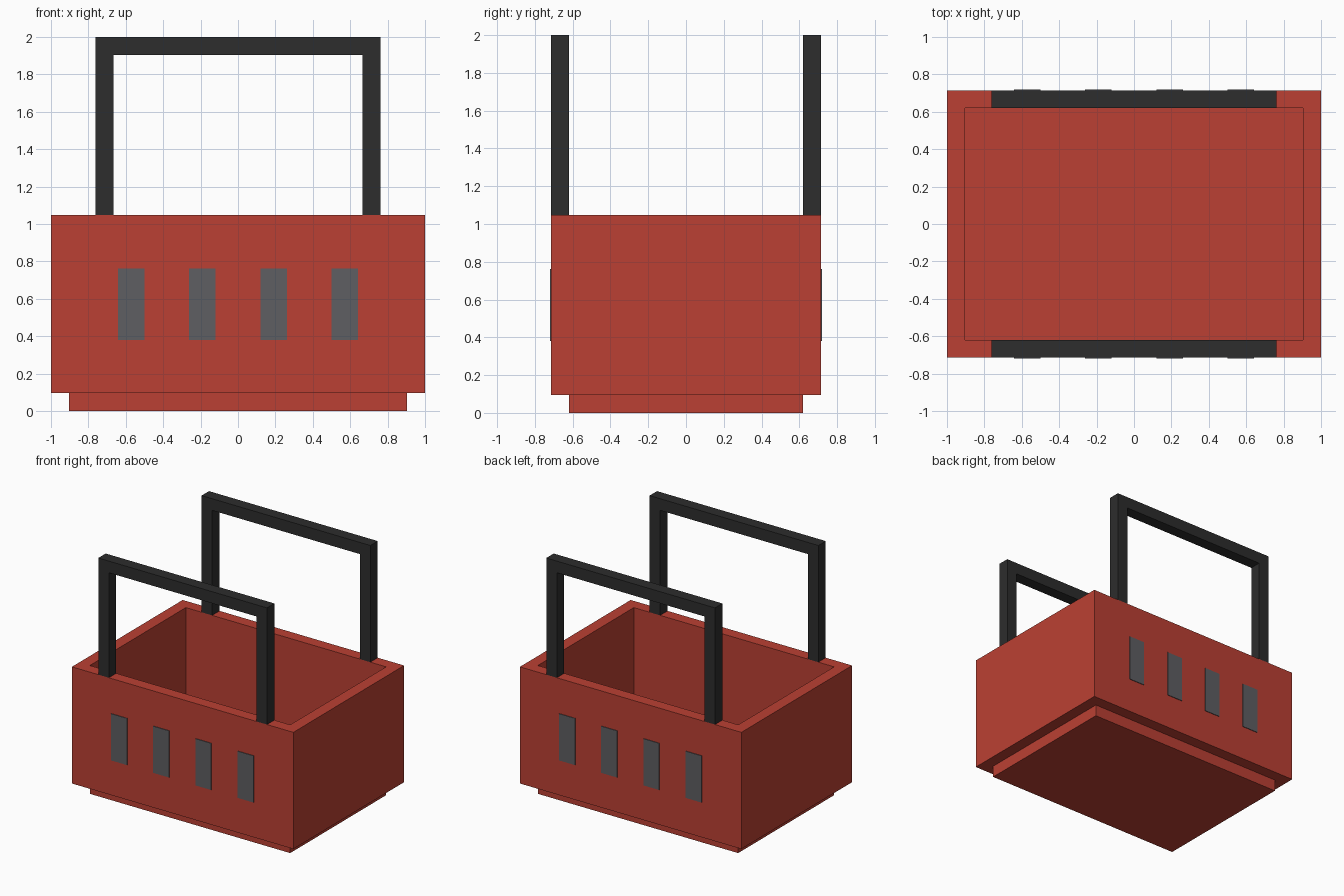
import bpy
import bmesh
from mathutils import Matrix, Vector

if "Cube" in bpy.data.objects:
    bpy.data.objects.remove(bpy.data.objects["Cube"], do_unlink=True)

U = 2 / 21  # wall thickness, the module for every dimension


def make_material(name, colour):
    mat = bpy.data.materials.new(name)
    mat.use_nodes = True
    mat.diffuse_color = colour
    mat.node_tree.nodes["Principled BSDF"].inputs["Base Color"].default_value = colour
    return mat


red = make_material("basket red", (0.497, 0.051, 0.033, 1))
black = make_material("handle black", (0.026, 0.026, 0.026, 1))
grey = make_material("slot grey", (0.112, 0.112, 0.122, 1))


def add_box(bm, centre, size):
    matrix = Matrix.Translation(centre) @ Matrix.Diagonal((*size, 1))
    bmesh.ops.create_cube(bm, size=1, matrix=matrix)


def finish(bm, name, mat):
    bmesh.ops.recalc_face_normals(bm, faces=bm.faces[:])
    mesh = bpy.data.meshes.new(name)
    bm.to_mesh(mesh)
    bm.free()
    mesh.materials.append(mat)
    obj = bpy.data.objects.new(name, mesh)
    bpy.context.collection.objects.link(obj)
    return obj


def inset_and_extrude(bm, up, distance):
    """Inset the face pointing up or down by one wall, then extrude it along z."""
    bm.normal_update()
    face = max(bm.faces, key=lambda f: f.normal.z * up)
    bmesh.ops.inset_region(bm, faces=[face], thickness=U, use_even_offset=True)
    face = bmesh.ops.extrude_discrete_faces(bm, faces=[face])["faces"][0]
    bmesh.ops.translate(bm, verts=face.verts[:], vec=Vector((0, 0, distance)))


# Open basket with a hollow inside and a stepped foot
bm = bmesh.new()
add_box(bm, (0, 0, 6 * U), (21 * U, 15 * U, 10 * U))
inset_and_extrude(bm, 1, -10 * U)
inset_and_extrude(bm, -1, -U)
finish(bm, "basket_body", red)

for side, label in ((-1, "front"), (1, "back")):
    # Square handle arch: a bar profile extruded through the wall thickness
    bm = bmesh.new()
    arch = [(-8, 11), (-8, 21), (8, 21), (8, 11), (7, 11), (7, 20), (-7, 20), (-7, 11)]
    verts = [bm.verts.new((x * U, side * 7 * U - U / 2, z * U)) for x, z in arch]
    face = bm.faces.new(verts)
    new = bmesh.ops.extrude_face_region(bm, geom=[face])["geom"]
    moved = [v for v in new if isinstance(v, bmesh.types.BMVert)]
    bmesh.ops.translate(bm, verts=moved, vec=Vector((0, U, 0)))
    finish(bm, label + "_handle", black)

    # Row of four thin slot plates
    bm = bmesh.new()
    for x in (-6, -2, 2, 6):
        add_box(bm, (x * U, side * (7.5 * U + 0.001), 6 * U), (1.5 * U, 0.008, 4 * U))
    finish(bm, label + "_slots", grey)
